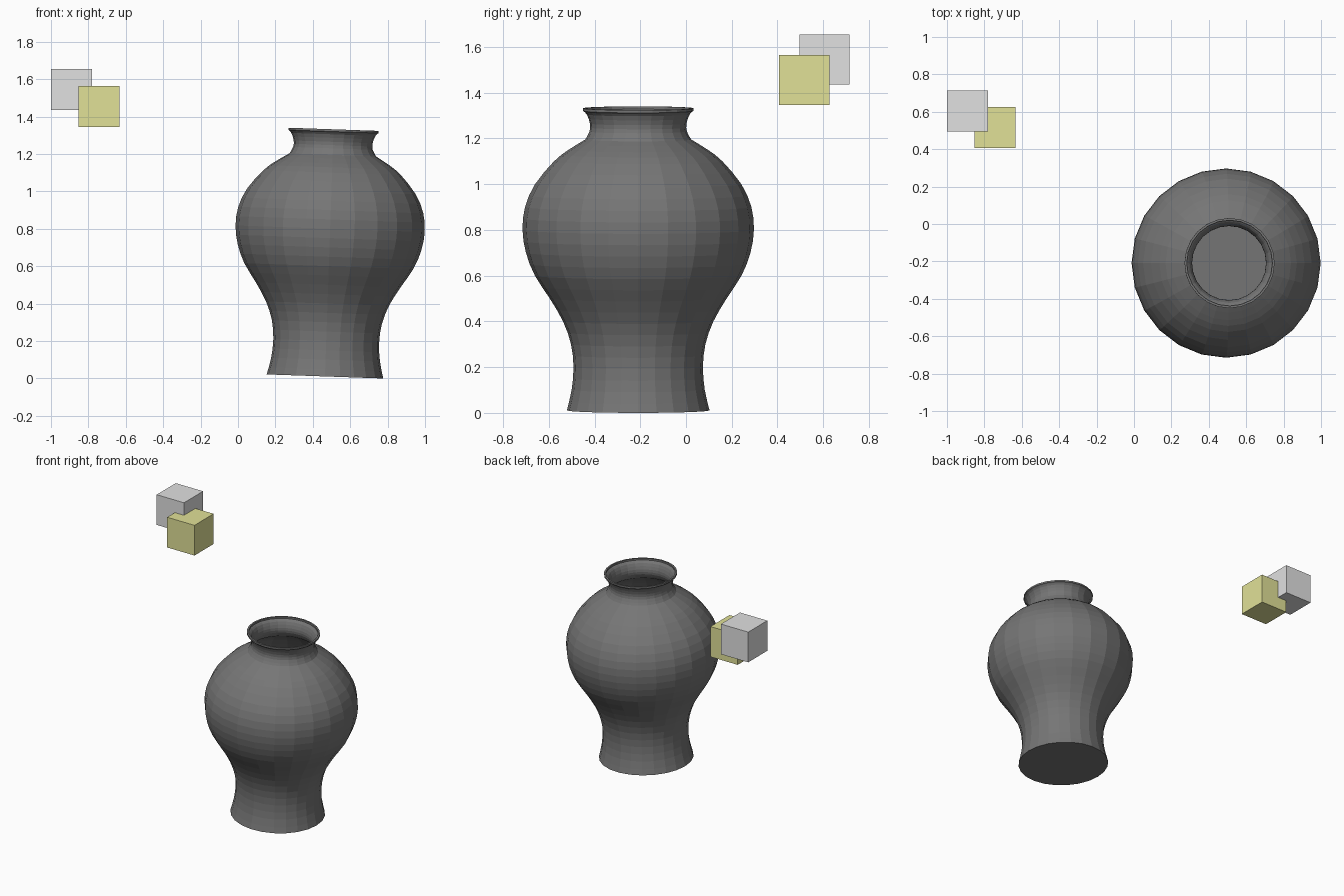
import bpy, bmesh, math
from mathutils import Vector

cube = bpy.data.objects.get("Cube")
if cube:
    bpy.data.objects.remove(cube, do_unlink=True)


def make_material(name, rgb):
    mat = bpy.data.materials.new(name)
    mat.use_nodes = True
    color = (*rgb, 1.0)
    mat.diffuse_color = color
    mat.node_tree.nodes["Principled BSDF"].inputs["Base Color"].default_value = color
    return mat


def make_object(name, bm, mat):
    mesh = bpy.data.meshes.new(name)
    bm.to_mesh(mesh)
    bm.free()
    mesh.materials.append(mat)
    obj = bpy.data.objects.new(name, mesh)
    bpy.context.collection.objects.link(obj)
    return obj


def smooth_path(points, steps):
    """Catmull-Rom curve through (radius, height) points."""
    pts = [Vector(p) for p in points]
    pts = [pts[0]] + pts + [pts[-1]]
    path = []
    for a, b, c, d in zip(pts, pts[1:], pts[2:], pts[3:]):
        for i in range(steps):
            t = i / steps
            path.append(0.5 * (2 * b + (c - a) * t + (2 * a - 5 * b + 4 * c - d) * t ** 2
                               + (3 * b - a - 3 * c + d) * t ** 3))
    return path + [pts[-1]]


dark_grey = make_material("dark grey glaze", (0.18, 0.18, 0.18))
light_grey = make_material("light grey", (0.75, 0.75, 0.75))
olive = make_material("pale olive", (0.75, 0.75, 0.31))

# Vase: body and neck profiles meet in a crease at the shoulder
body = smooth_path([(0.312, 0), (0.291, 0.09), (0.283, 0.19), (0.294, 0.29), (0.329, 0.39),
                    (0.387, 0.49), (0.452, 0.59), (0.491, 0.69), (0.506, 0.79),
                    (0.495, 0.89), (0.451, 0.99), (0.368, 1.09), (0.305, 1.14),
                    (0.232, 1.185)], 2)
neck = smooth_path([(0.232, 1.185), (0.213, 1.22), (0.211, 1.255), (0.225, 1.295),
                    (0.241, 1.31)], 2)
outer = body + neck[1:]
wall = 0.012
inner = [Vector((p.x - wall, max(p.y, 0.02))) for p in reversed(outer)]
profile = ([Vector((0, 0))] + outer + [Vector((0.241, 1.322)), Vector((0.229, 1.322))]
           + inner + [Vector((0, 0.02))])

bm = bmesh.new()
verts = [bm.verts.new((p.x, 0, p.y)) for p in profile]
edges = [bm.edges.new(pair) for pair in zip(verts, verts[1:])]
bmesh.ops.spin(bm, geom=verts + edges, cent=(0, 0, 0), axis=(0, 0, 1),
               angle=math.tau, steps=24)
bmesh.ops.remove_doubles(bm, verts=bm.verts, dist=0.0005)
bmesh.ops.recalc_face_normals(bm, faces=bm.faces)
vase = make_object("vase", bm, dark_grey)
vase.location = (0.465, -0.209, 0.011)
vase.rotation_euler.y = math.radians(2)

# Two small overlapping cubes floating behind the vase
for name, mat, center in (("grey_cube", light_grey, (-0.89, 0.605, 1.546)),
                          ("olive_cube", olive, (-0.744, 0.517, 1.455))):
    bm = bmesh.new()
    bmesh.ops.create_cube(bm, size=0.219)
    make_object(name, bm, mat).location = center
